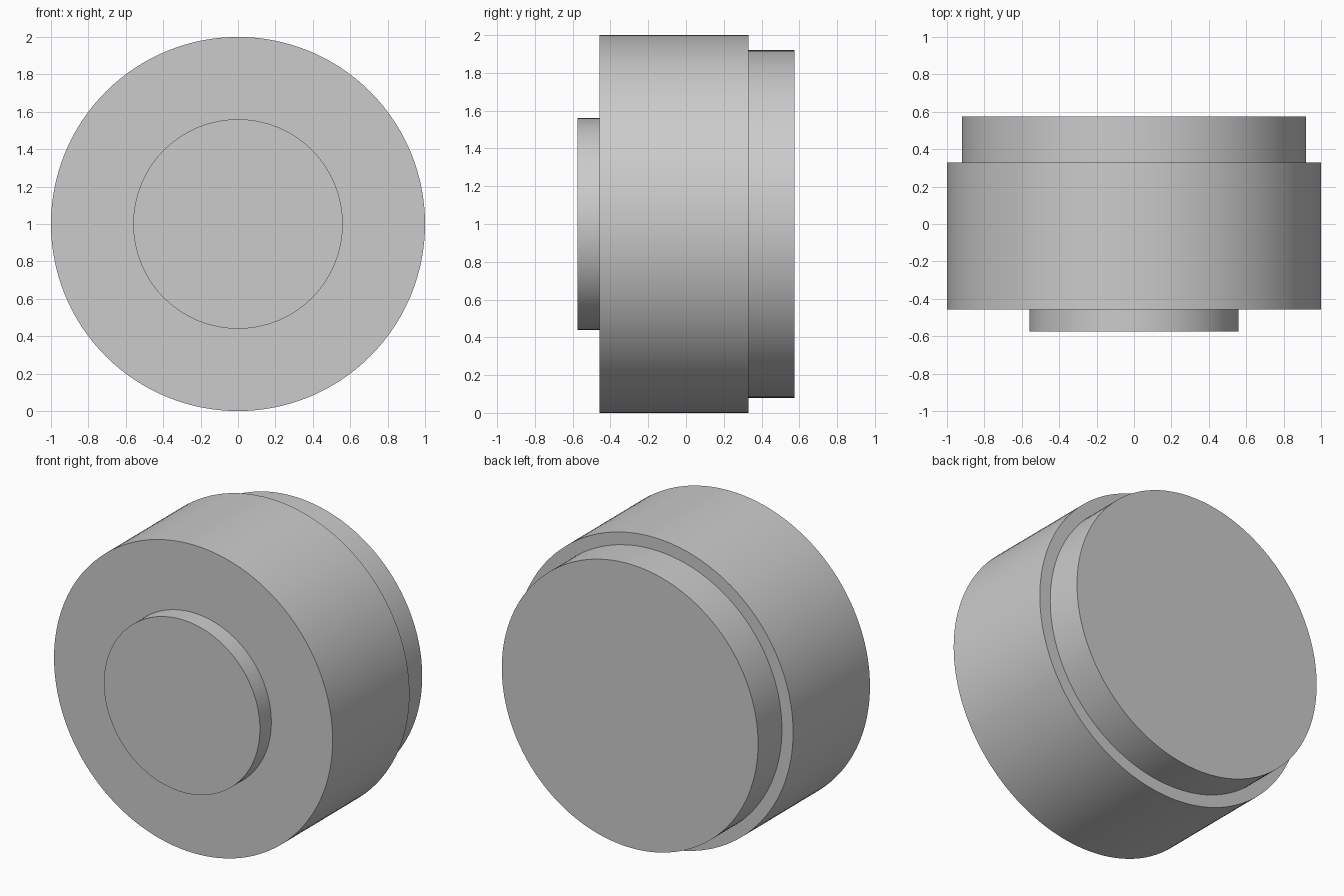
import bpy
import bmesh
from math import cos, sin, tau, radians

SEGMENTS = 128
CENTRE_Z = 1.0

default = bpy.data.objects.get("Cube")
if default:
    bpy.data.objects.remove(default, do_unlink=True)


def make_material(name, colour):
    mat = bpy.data.materials.new(name)
    mat.use_nodes = True
    mat.diffuse_color = colour
    mat.node_tree.nodes["Principled BSDF"].inputs["Base Color"].default_value = colour
    return mat


def turned_part(name, profile, mat):
    """Sweep (radius, y) steps around the y axis, closing both ends with flat caps."""
    bm = bmesh.new()
    rings = []
    for radius, y in profile:
        angles = [tau * i / SEGMENTS for i in range(SEGMENTS)]
        rings.append([bm.verts.new((radius * cos(a), y, CENTRE_Z + radius * sin(a)))
                      for a in angles])
    for a, b in zip(rings, rings[1:]):
        for i in range(SEGMENTS):
            j = (i + 1) % SEGMENTS
            bm.faces.new((a[i], a[j], b[j], b[i]))
    bm.faces.new(rings[0])
    bm.faces.new(rings[-1])
    bmesh.ops.recalc_face_normals(bm, faces=bm.faces)

    mesh = bpy.data.meshes.new(name)
    bm.to_mesh(mesh)
    bm.free()
    mesh.materials.append(mat)
    obj = bpy.data.objects.new(name, mesh)
    bpy.context.collection.objects.link(obj)

    # Smooth round walls, crisp rims
    bpy.ops.object.select_all(action="DESELECT")
    obj.select_set(True)
    bpy.context.view_layer.objects.active = obj
    bpy.ops.object.shade_smooth_by_angle(angle=radians(30))
    return obj


grey = make_material("light_grey", (0.6, 0.6, 0.6, 1.0))

# One solid turned body: small front boss, wide drum, slightly narrower back collar
turned_part("stepped_drum", [
    (0.56, -0.575), (0.56, -0.458),
    (1.0, -0.458), (1.0, 0.33),
    (0.92, 0.33), (0.92, 0.575),
], grey)
